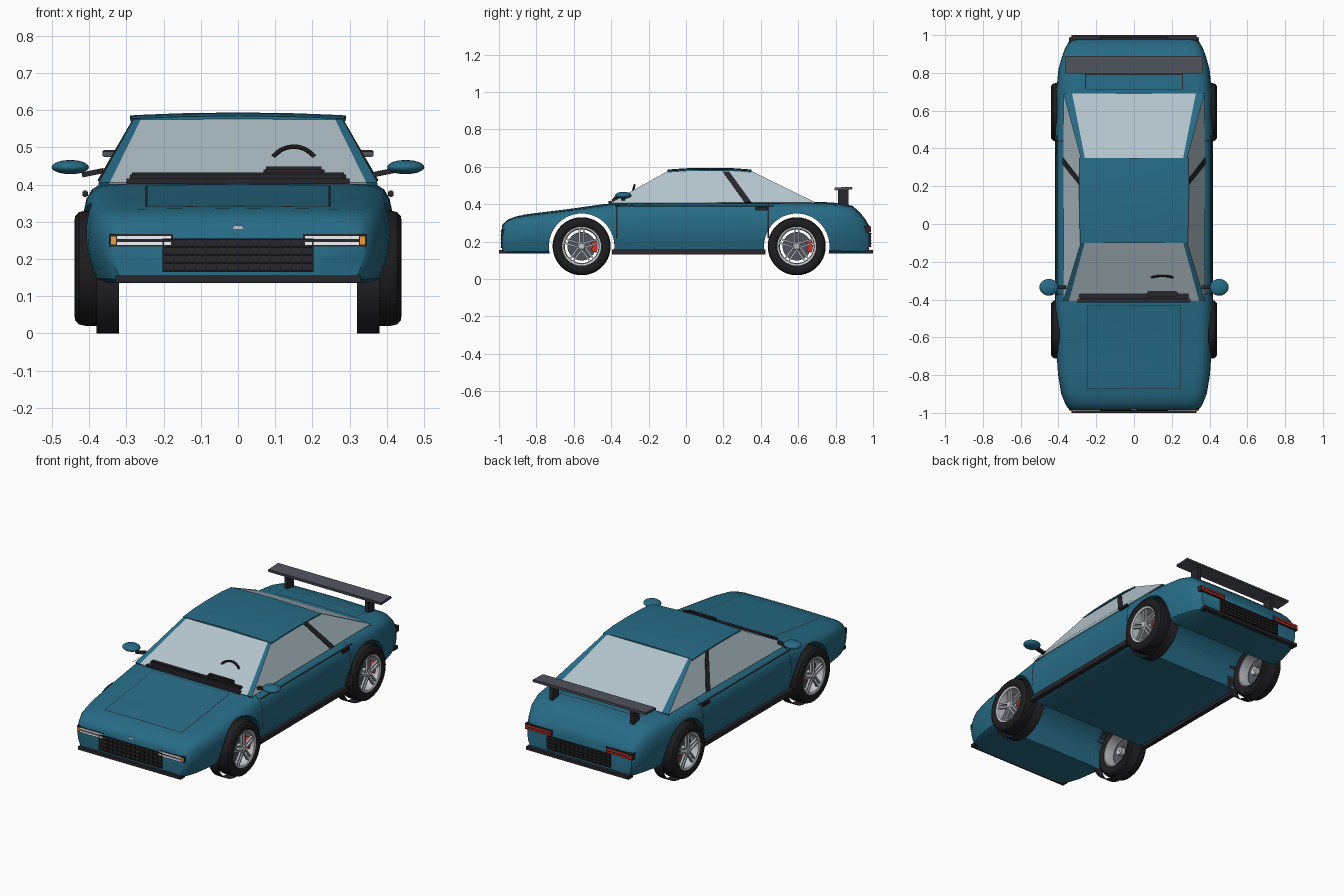
import bpy, bmesh, math
from mathutils import Vector, Matrix

if "Cube" in bpy.data.objects:
    bpy.data.objects.remove(bpy.data.objects["Cube"])

def material(name, *rgba):
    m = bpy.data.materials.new(name)
    m.diffuse_color = rgba if len(rgba) == 4 else (*rgba, 1)
    m.use_nodes = True
    m.node_tree.nodes["Principled BSDF"].inputs["Base Color"].default_value = m.diffuse_color
    return m

PAINT = material("paint", .02, .15, .24)
DARK = material("dark_trim", .02, .02, .025)
RUBBER = material("rubber", .012, .012, .014)
GLASS = material("glass", .45, .55, .6, .45)
SILVER = material("silver", .55, .57, .6)
WHITE = material("lamp_white", .9, .92, .95)
RED = material("red", .6, .03, .02)
ORANGE = material("orange", .9, .35, .03)
GREY = material("wing_grey", .08, .09, .11)

def finish(name, bm, mat, smooth=35):
    bmesh.ops.recalc_face_normals(bm, faces=bm.faces)
    me = bpy.data.meshes.new(name)
    bm.to_mesh(me)
    bm.free()
    ob = bpy.data.objects.new(name, me)
    bpy.context.collection.objects.link(ob)
    me.materials.append(mat)
    bpy.ops.object.select_all(action='DESELECT')
    ob.select_set(True)
    bpy.context.view_layer.objects.active = ob
    if smooth:
        bpy.ops.object.shade_smooth_by_angle(angle=math.radians(smooth))
    return ob

def box(name, lo, hi, mat, rot=None, bevel=0):
    lo, hi = Vector(lo), Vector(hi)
    bm = bmesh.new()
    bmesh.ops.create_cube(bm, size=1, matrix=Matrix.Diagonal((*(hi - lo), 1)))
    if bevel:
        bmesh.ops.bevel(bm, geom=bm.edges[:], offset=bevel, segments=2, affect='EDGES')
    m = Matrix.Translation((lo + hi) / 2)
    bm.transform(m @ rot if rot else m)
    return finish(name, bm, mat)

def loft(name, rows, mat, closed=False, caps=False, smooth=35):
    bm = bmesh.new()
    vs = [[bm.verts.new(p) for p in r] for r in rows]
    n = len(rows[0])
    for a, b in zip(vs, vs[1:]):
        for i in range(n if closed else n - 1):
            j = (i + 1) % n
            bm.faces.new((a[i], a[j], b[j], b[i]))
    if caps:
        bm.faces.new(vs[0])
        bm.faces.new(vs[-1])
    return finish(name, bm, mat, smooth)

def lathe(name, profile, centre, s, mat, n=48, loop=True):
    # profile of (x, radius) turned about the wheel axle
    pts = profile + profile[:1] if loop else profile
    rows = [[(s * x, centre[0] + r * math.cos(2 * math.pi * k / n),
              centre[1] + r * math.sin(2 * math.pi * k / n)) for k in range(n)] for x, r in pts]
    ob = loft(name, rows, mat, closed=True)
    bm = bmesh.new()
    bm.from_mesh(ob.data)
    bmesh.ops.remove_doubles(bm, verts=bm.verts, dist=1e-5)
    bmesh.ops.recalc_face_normals(bm, faces=bm.faces)
    bm.to_mesh(ob.data)
    bm.free()
    return ob

def panel(name, pts, mat, thick=.006):
    # flat polygon given an inward thickness
    bm = bmesh.new()
    f = bm.faces.new([bm.verts.new(p) for p in pts])
    f.normal_update()
    n = f.normal * thick
    if n.dot(f.calc_center_median() - Vector((0, .15, .35))) > 0:
        n = -n
    g = bmesh.ops.extrude_face_region(bm, geom=[f])['geom']
    bmesh.ops.translate(bm, vec=n, verts=[v for v in g if isinstance(v, bmesh.types.BMVert)])
    return finish(name, bm, mat, 0)

# body stations: y, half width, top height
ST = [(-.985, .335, .275), (-.975, .35, .297), (-.95, .365, .318), (-.9, .385, .336),
      (-.8, .402, .35), (-.68, .41, .364), (-.56, .415, .38), (-.4, .418, .403), (-.2, .418, .41),
      (.2, .418, .412), (.5, .418, .412), (.7, .412, .41), (.82, .4, .403), (.89, .38, .39),
      (.93, .365, .355), (.965, .345, .31), (.978, .335, .285)]
SEC = [(0, 0), (.86, 0), (.94, .06), (.985, .3), (1, .5), (.995, .68), (.975, .82),
       (.94, .91), (.88, .965), (.8, .985), (.5, .995), (0, 1.005)]
ZB = .135

def station(y):
    for a, b in zip(ST, ST[1:]):
        if y <= b[0]:
            t = (y - a[0]) / (b[0] - a[0])
            return a[1] + t * (b[1] - a[1]), a[2] + t * (b[2] - a[2])

def half(y, s=1, out=0):
    w, z = station(y)
    return [(s * f * (w + out), y, ZB + g * (z + out - ZB)) for f, g in SEC]

# body shell with wheel arches cut through
body = loft("body", [half(y) + half(y, -1)[-2:0:-1] for y, _, _ in ST], PAINT, True, True)
AXLES = {"front": (-.558, .175), "rear": (.592, .175)}
for end, (y, z) in AXLES.items():
    cutter = lathe("arch_cutter", [(-.7, 0.0001), (-.7, .175), (.7, .175), (.7, 0.0001)], (y, z), 1, DARK, 64)
    cutter.hide_render = True
    mod = body.modifiers.new("arch", 'BOOLEAN')
    mod.operation, mod.solver, mod.object = 'DIFFERENCE', 'EXACT', cutter
    bpy.context.view_layer.objects.active = body
    bpy.ops.object.modifier_apply(modifier=mod.name)
    bpy.data.objects.remove(cutter)
body.select_set(True)
bpy.ops.object.shade_smooth_by_angle(angle=math.radians(35))

# bonnet and boot lid, each over a slightly larger dark gap
def lid(name, w, y0, y1, mat, lift):
    rows = []
    for k in range(13):
        y = y0 + (y1 - y0) * k / 12
        hw, z = station(y)
        rows.append([(x * w, y, z + lift + .005 * (z - ZB) - .01 * abs(x) * w / (.5 * hw) * (z - ZB))
                     for x in (-1, -.5, 0, .5, 1)])
    loft(name, rows, mat)

for nm, w, y0, y1 in (("bonnet", .245, -.87, -.435), ("boot_lid", .255, .715, .79)):
    lid(nm + "_gap", w + .004, y0 - .004, y1 + .004, DARK, .001)
    lid(nm, w, y0, y1, PAINT, .002)

# cabin: roof, glass and pillars
roof = []
for y, dz, w in ((-.1, 0, .285), (0, .007, .288), (.13, .009, .29), (.26, .007, .29), (.35, 0, .288)):
    top = [(w * x, y, .577 + dz + .008 * (1 - x * x)) for x in (-1, -.85, -.5, 0, .5, .85, 1)]
    roof.append(top + [(x, y, z - .008) for x, y, z in reversed(top)])
loft("roof", roof, PAINT, True, True)
FB, FT, RT, RB = [Vector(p) for p in ((.375, -.408, .405), (.28, -.095, .578), (.28, .348, .578), (.372, .69, .41))]
def mir(v, s):
    return Vector((s * v.x, v.y, v.z))
def inset(v, d):
    return Vector((v.x - d, v.y, v.z))
for nm, b, t, db, dt in (("windscreen", FB, FT, .03, .02), ("rear_window", RB, RT, .045, .02)):
    bi, ti = inset(b, db), inset(t, dt)
    panel(nm, [mir(bi, -1), bi, ti, mir(ti, -1)], GLASS)
    for s in (-1, 1):
        panel(nm + "_pillar", [mir(v, s) for v in (bi, b, t, ti)], PAINT, .009)
for s in (-1, 1):
    panel("side_window", [mir(v, s) for v in (FB, FT, RT, RB)], GLASS, .005)
    panel("middle_pillar", [(s * .283, .195, .576), (s * .283, .23, .576),
                            (s * .378, .35, .411), (s * .378, .315, .411)], DARK, .01)
    # belt moulding, sill, door seams and handle
    loft("belt_line", [[(s * station(y)[0] * f, y, z) for f, z in ((.983, .387), (.972, .393))]
                       for y in (-.38, -.2, .2, .47)], DARK)
    box("sill", (s * .40 - .014, -.395, .13), (s * .40 + .014, .425, .158), DARK)
    for y in (-.37, .44):
        loft("door_seam", [half(yy, s, .0015)[3:9] for yy in (y - .003, y + .003)], DARK)
    box("door_handle", (s * .411 - .007, .37, .366), (s * .411 + .007, .435, .384), DARK, bevel=.003)
    # door mirror
    bm = bmesh.new()
    bmesh.ops.create_uvsphere(bm, u_segments=24, v_segments=14, radius=1,
        matrix=Matrix.Translation((s * .451, -.335, .447)) @ Matrix.Diagonal((.05, .044, .019, 1)))
    finish("door_mirror", bm, PAINT, 60)
    box("mirror_arm", (s * .39 - .03, -.345, .425), (s * .39 + .03, -.325, .439), DARK,
        Matrix.Rotation(s * -.2 * -1, 4, 'Y') if s < 0 else Matrix.Rotation(-.2, 4, 'Y'))

# scuttle, dashboard and steering wheel
box("scuttle", (-.3, -.415, .402), (.3, -.395, .416), DARK)
box("dashboard", (-.29, -.395, .408), (.29, -.365, .432), DARK, bevel=.005)
box("instrument_pod", (.068, -.385, .42), (.232, -.355, .448), DARK, bevel=.007)
rows = []
for k in range(17):
    a = math.radians(40 + 100 * k / 16)
    c = Vector((.15 + .072 * math.cos(a), -.295 + .02 * math.sin(a), .427 + .075 * math.sin(a)))
    d = Vector((math.cos(a), 0, math.sin(a)))
    rows.append([c + .006 * (math.cos(b) * d + math.sin(b) * Vector((0, 1, 0)))
                 for b in [math.pi * j / 4 for j in range(8)]])
loft("steering_wheel", rows, DARK, True, True)

# splitters, grilles and lamps at both ends (e = -1 front, +1 rear)
def ebox(name, x0, x1, y0, y1, z0, z1, e, mat):
    box(name, (min(x0, x1), min(e * y0, e * y1), z0), (max(x0, x1), max(e * y0, e * y1), z1), mat)

for e, nm, zg0, zg1, zl in ((-1, "front", .165, .255, .25), (1, "rear", .17, .245, .265)):
    ebox(nm + "_splitter", -.33, .33, .96, 1, .137, .155, e, DARK)
    ebox(nm + "_grille", -.203, .203, .95, .986, zg0, zg1, e, DARK)
    for k in range(5):
        z = zg0 + (zg1 - zg0 - .004) * k / 4
        ebox(nm + "_grille_bar", -.203, .203, .98, .991, z, z + .004, e, RUBBER)
    for k in range(15):
        x = -.203 + .402 * k / 14
        ebox(nm + "_grille_bar", x, x + .004, .98, .99, zg0, zg1, e, RUBBER)
    for s in (-1, 1):
        ebox(nm + "_lamp_housing", s * .175, s * .345, .945, .986, zl - .017, zl + .017, e, DARK)
        for dz in (-.009, .007):
            ebox(nm + "_lamp", s * .18, s * .325, .97, .989, zl + dz - .004, zl + dz + .005, e, WHITE if e < 0 else RED)
        ebox(nm + "_indicator", s * .328, s * .342, .96, .989, zl - .011, zl + .011, e, ORANGE if e < 0 else RED)
box("nose_badge", (-.012, -.984, .28), (.012, -.965, .29), SILVER)

# rear wing
box("rear_wing", (-.365, .795, .476), (.365, .89, .491), GREY, Matrix.Rotation(.04, 4, 'X'), .003)
for s in (-1, 1):
    box("wing_post", (s * .26 - .011, .812, .39), (s * .26 + .011, .868, .48), DARK)

# wheels
for end, c in AXLES.items():
    for s in (-1, 1):
        lathe("wheel_liner", [(.32, .175), (.38, .175)], c, s, DARK, 64, False)
        lathe("tyre", [(.335, .102), (.335, .14), (.343, .151), (.36, .155), (.41, .155), (.428, .151),
                       (.438, .14), (.44, .125), (.436, .108), (.43, .102)], c, s, RUBBER, 64)
        lathe("rim", [(.337, .102), (.337, .096), (.41, .09), (.43, .094), (.434, .1), (.434, .104)], c, s, SILVER, 64)
        lathe("brake_disc", [(.385, .012), (.385, .076), (.395, .076), (.395, .012)], c, s, GREY)
        lathe("hub", [(.36, .0005), (.36, .024), (.425, .024), (.432, .016), (.432, .0005)], c, s, SILVER, 24)
        for k in range(5):
            for d in (-.011, .011):
                a = 2 * math.pi * k / 5 + math.pi / 2
                bm = bmesh.new()
                bmesh.ops.create_cube(bm, size=1, matrix=Matrix.Translation((0, d, .057)) @ Matrix.Diagonal((.012, .009, .08, 1)))
                bm.transform(Matrix.Translation((s * .422, *c)) @ Matrix.Rotation(a - math.pi / 2, 4, 'X'))
                finish("spoke", bm, SILVER, 0)
        arc = [math.radians(-24 + 8 * k) for k in range(7)]
        loft("brake_caliper", [[(s * x, c[0] + r * math.cos(a), c[1] + r * math.sin(a))
             for x, r in ((.378, .055), (.378, .086), (.411, .086), (.411, .055))] for a in arc], RED, True, True)
